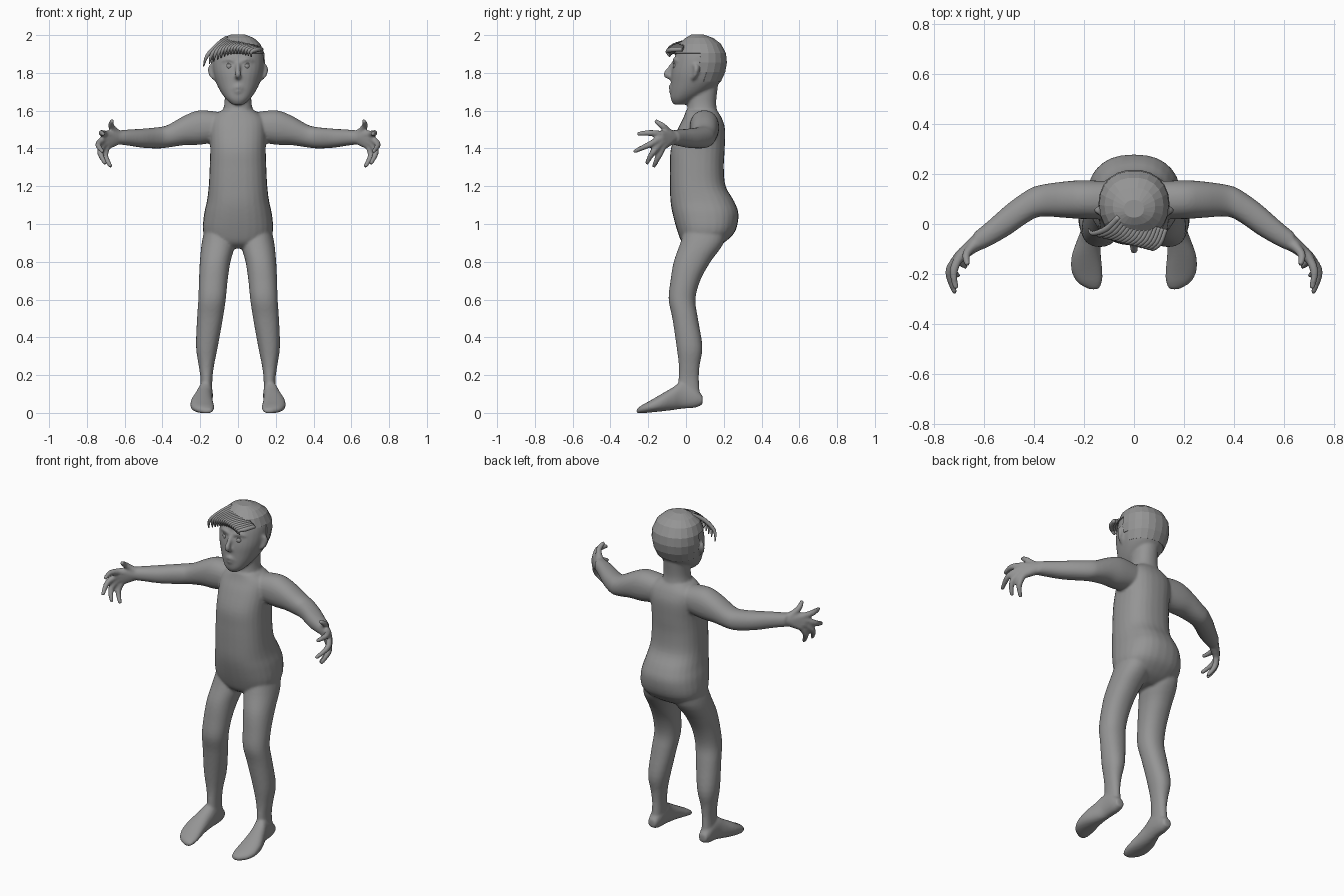
import bpy, bmesh, math
from mathutils import Vector

cube = bpy.data.objects.get("Cube")
if cube:
    bpy.data.objects.remove(cube, do_unlink=True)

grey = bpy.data.materials.new("plain grey")
grey.use_nodes = True
grey.diffuse_color = (0.3, 0.3, 0.3, 1)
grey.node_tree.nodes["Principled BSDF"].inputs["Base Color"].default_value = grey.diffuse_color


def densify(rows, steps):
    """Catmull-Rom interpolation between rows of numbers."""
    out = []
    last = len(rows) - 1
    for i in range(last):
        a, b, c, d = (rows[min(max(i + k, 0), last)] for k in (-1, 0, 1, 2))
        for s in range(steps):
            t = s / steps
            out.append([q + t / 2 * (r - p + t * (2*p - 5*q + 4*r - w + t * (3*(q - r) + w - p)))
                        for p, q, r, w in zip(a, b, c, d)])
    return out + [list(rows[-1])]


def skin(bm, rings):
    """Bridge rings of points into a closed, capped shell."""
    loops = [[bm.verts.new(p) for p in ring] for ring in rings]
    n = len(loops[0])
    faces = [bm.faces.new((a[i], a[(i + 1) % n], b[(i + 1) % n], b[i]))
             for a, b in zip(loops, loops[1:]) for i in range(n)]
    faces += [bm.faces.new(loops[0]), bm.faces.new(loops[-1])]
    bmesh.ops.recalc_face_normals(bm, faces=faces)


def loft(bm, axis, rows, side=1, sides=28, steps=4, power=2.2):
    """Rounded sections along an axis; row = position, low/high, low/high of the other two axes."""
    others = [k for k in range(3) if k != axis]
    rings = []
    for row in densify(rows, steps):
        ring = []
        for i in range(sides):
            ang = math.tau * i / sides
            p = [0, 0, 0]
            p[axis] = row[0]
            for k, lo, hi, w in ((others[0], row[1], row[2], math.cos(ang)),
                                 (others[1], row[3], row[4], math.sin(ang))):
                p[k] = (lo + hi) / 2 + (hi - lo) / 2 * math.copysign(abs(w) ** (2 / power), w)
            p[0] *= side
            ring.append(p)
        rings.append(ring)
    skin(bm, rings)


def tube(bm, points, radii, side=1, sides=10, steps=4):
    """Round tube along points, tapering through the radii."""
    path = densify([(*p, r) for p, r in zip(points, radii)], steps)
    pts = [Vector((p[0] * side, p[1], p[2])) for p in path]
    rings = []
    for i, p in enumerate(pts):
        tangent = (pts[min(i + 1, len(pts) - 1)] - pts[max(i - 1, 0)]).normalized()
        u = tangent.orthogonal().normalized() if i == 0 else (u - tangent * u.dot(tangent)).normalized()
        v = tangent.cross(u)
        rings.append([p + path[i][3] * (u * math.cos(math.tau * k / sides) + v * math.sin(math.tau * k / sides))
                      for k in range(sides)])
    skin(bm, rings)


def finish(name, bm, smooth=True):
    mesh = bpy.data.meshes.new(name)
    bm.to_mesh(mesh)
    bm.free()
    for f in mesh.polygons:
        f.use_smooth = smooth
    mesh.materials.append(grey)
    obj = bpy.data.objects.new(name, mesh)
    bpy.context.scene.collection.objects.link(obj)
    return obj


def symmetric(rows):
    """Rows of height, half width, front, back as full loft rows."""
    return [(z, -w, w, f, b) for z, w, f, b in rows]


TORSO = [(.87, .07, .02, .14), (.9, .15, -.02, .2), (.96, .185, -.045, .26), (1.05, .18, -.07, .278),
         (1.12, .165, -.082, .255), (1.2, .155, -.085, .21), (1.3, .15, -.085, .2), (1.4, .147, -.08, .205),
         (1.5, .15, -.045, .207), (1.56, .14, -.015, .19), (1.6, .09, .0, .165)]
HEAD = [(1.632, .03, -.065, .0), (1.66, .062, -.08, .05), (1.7, .092, -.082, .12), (1.75, .117, -.08, .18),
        (1.8, .132, -.078, .203), (1.85, .138, -.068, .212), (1.9, .134, -.055, .207), (1.95, .113, -.035, .18),
        (1.98, .08, .0, .14), (1.998, .035, .03, .09)]
LEG = [(1.0, .03, .17, .0, .22), (.9, .015, .192, -.03, .2), (.8, .04, .202, -.065, .13), (.7, .055, .207, -.082, .075),
       (.6, .065, .21, -.092, .05), (.5, .08, .217, -.072, .063), (.35, .107, .222, -.05, .087),
       (.25, .127, .208, -.038, .072), (.17, .136, .198, -.04, .068), (.06, .135, .203, -.05, .078)]
FOOT = [(.088, .145, .195, .045, .09), (.05, .135, .205, .028, .13), (-.02, .133, .212, .022, .165),
        (-.07, .135, .23, .015, .135), (-.13, .132, .25, .008, .1), (-.19, .126, .25, .002, .065),
        (-.235, .128, .225, -.002, .04), (-.262, .14, .18, -.002, .02)]
ARM = [(.08, .02, .17, 1.44, 1.59), (.2, .02, .175, 1.42, 1.602), (.28, .025, .17, 1.418, 1.575),
       (.37, .03, .157, 1.405, 1.525), (.42, .01, .14, 1.4, 1.513), (.5, -.045, .085, 1.403, 1.505),
       (.58, -.09, .015, 1.415, 1.5), (.64, -.115, -.035, 1.422, 1.495)]
# each finger: knuckle, bend, tip
FINGERS = [((.65, -.095, 1.49), (.672, -.125, 1.52), (.666, -.165, 1.548)),
           ((.7, -.135, 1.475), (.722, -.19, 1.482), (.712, -.26, 1.477)),
           ((.71, -.14, 1.45), (.74, -.195, 1.42), (.716, -.278, 1.382)),
           ((.707, -.135, 1.428), (.73, -.175, 1.38), (.702, -.21, 1.318)),
           ((.693, -.12, 1.413), (.703, -.145, 1.36), (.672, -.172, 1.302))]

# Body: overlapping parts fused into one smooth skin
bm = bmesh.new()
loft(bm, 2, symmetric(TORSO), power=2.4)
loft(bm, 2, symmetric(HEAD))
loft(bm, 2, symmetric([(1.53, .1, -.01, .18), (1.6, .08, .005, .165), (1.65, .071, .01, .16), (1.74, .07, .01, .17)]))
for side in (1, -1):
    loft(bm, 2, LEG, side)
    loft(bm, 1, FOOT, side)
    loft(bm, 0, ARM, side)
    for knuckle, bend, tip in FINGERS:
        tube(bm, [(.625, -.07, 1.458), knuckle], [.032, .021], side)
        tube(bm, [knuckle, bend, tip], [.019, .017, .011], side)
    # ears, nostrils and brows
    tube(bm, [(.128, .04, 1.845), (.143, .055, 1.83), (.142, .05, 1.795), (.125, .035, 1.765)],
         [.01, .015, .014, .008], side)
    tube(bm, [(.0, -.085, 1.785), (.016, -.082, 1.785)], [.014, .01], side)
    tube(bm, [(.018, -.066, 1.862), (.05, -.058, 1.872), (.08, -.04, 1.86)], [.008, .01, .008], side)
# nose, lips
tube(bm, [(0, -.062, 1.86), (0, -.088, 1.82), (0, -.105, 1.79), (0, -.08, 1.775)], [.01, .013, .016, .012])
for z, y in ((1.725, -.083), (1.7, -.08)):
    tube(bm, [(-.034, y + .012, 1.712), (0, y, z), (.034, y + .012, 1.712)], [.006, .011, .006])
body = finish("body", bm)
remesh = body.modifiers.new("fuse", 'REMESH')
remesh.mode = 'VOXEL'
remesh.voxel_size = .0075
remesh.use_smooth_shade = True
relax = body.modifiers.new("relax", 'SMOOTH')
relax.factor = .5
relax.iterations = 5

# Eyes with lids
for label, side in (("left", 1), ("right", -1)):
    bm = bmesh.new()
    bmesh.ops.create_uvsphere(bm, u_segments=16, v_segments=10, radius=.018)
    bmesh.ops.translate(bm, vec=(side * .045, -.052, 1.835), verts=bm.verts)
    finish(label + "_eye", bm)
    bm = bmesh.new()
    ring = [(.045 + .023 * math.cos(a), -.062 + .012 * abs(math.cos(a)), 1.835 + .015 * math.sin(a))
            for a in (math.tau * k / 12 for k in range(13))]
    tube(bm, ring, [.004] * 13, side, sides=6, steps=1)
    finish(label + "_eyelids", bm)

# Faceted hair cap over the crown and the back of the head
bm = bmesh.new()
loft(bm, 2, symmetric([(z + .004, w + .005, f - .004, b + .006) for z, w, f, b in HEAD[3:]]), sides=22, steps=1)
front = [f for f in bm.faces
         if f.calc_center_median().z < 1.76
         or (f.calc_center_median().y < .08 and f.calc_center_median().z < 1.91)]
bmesh.ops.delete(bm, geom=front, context='FACES')
cap = finish("hair_cap", bm, smooth=False)
cap.modifiers.new("thickness", 'SOLIDIFY').thickness = .006

# Swept fringe of tapering locks
bm = bmesh.new()
locks = 15
for i in range(locks):
    t = i / (locks - 1)
    root = Vector((-.06, .03, 1.985)).lerp(Vector((.125, -.02, 1.925)), t)
    tip = Vector((-.182, -.02, 1.835)).lerp(Vector((.07, -.085, 1.885)), t ** .8)
    tip.z += .035 * math.sin(math.pi * t)
    crest = root.lerp(tip, .4) + Vector((0, -.028, .022 - .008 * t))
    drop = root.lerp(tip, .75) + Vector((-.012, -.03, .018))
    tube(bm, [root, crest, drop, tip], [.011, .013, .01, .003], sides=7)
finish("hair_fringe", bm)
